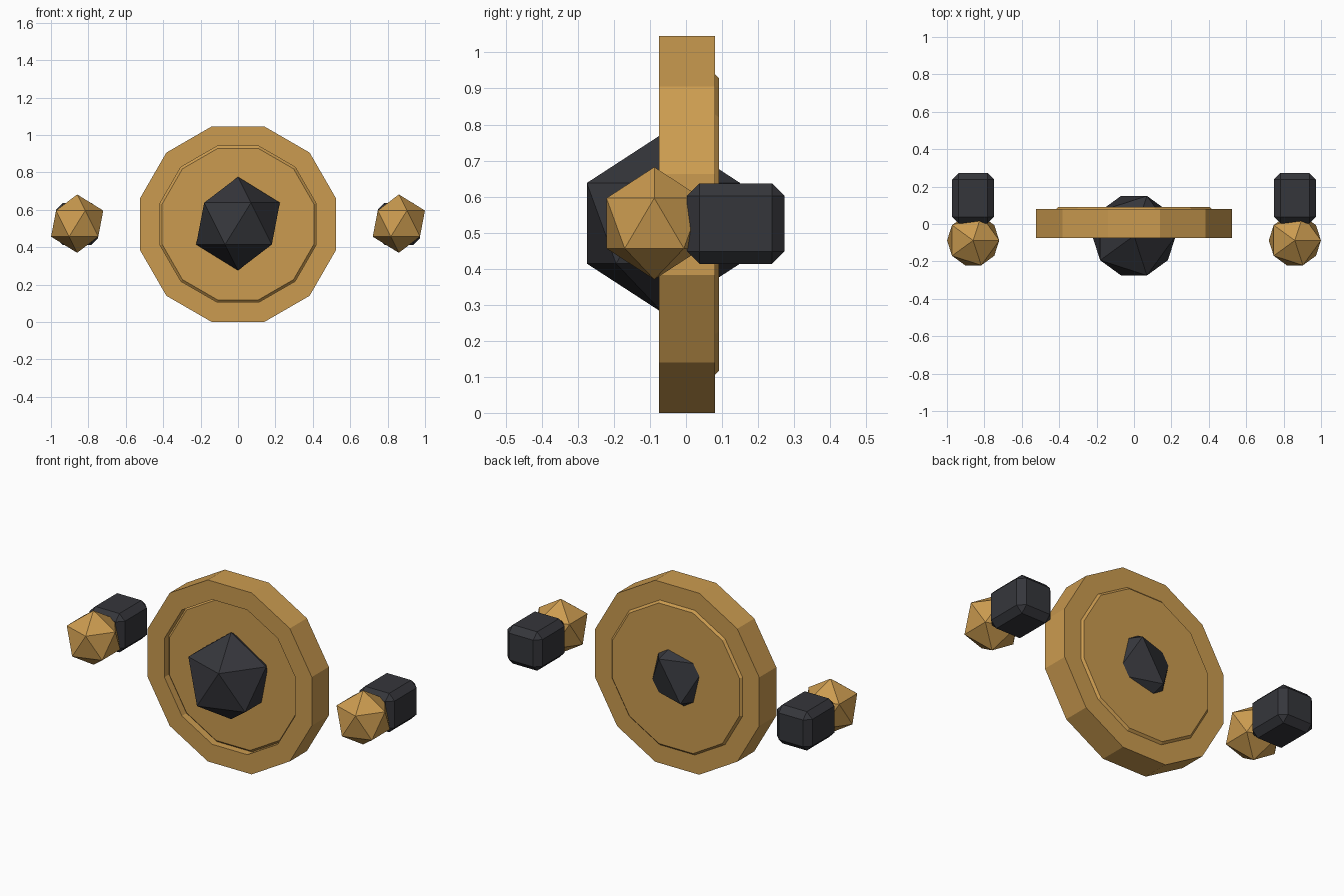
import bpy, bmesh, math
from mathutils import Matrix

if "Cube" in bpy.data.objects:
    bpy.data.objects.remove(bpy.data.objects["Cube"])

ZC = 0.523      # common axis height
C15 = math.cos(math.pi / 12)


def material(name, rgb):
    m = bpy.data.materials.new(name)
    m.diffuse_color = (*rgb, 1)
    m.use_nodes = True
    m.node_tree.nodes["Principled BSDF"].inputs["Base Color"].default_value = m.diffuse_color
    return m


gold = material("gold", (0.60, 0.33, 0.08))
dark = material("dark", (0.036, 0.037, 0.044))


def finish(name, bm, mat, loc=(0, 0, 0)):
    bmesh.ops.recalc_face_normals(bm, faces=bm.faces)
    me = bpy.data.meshes.new(name)
    bm.to_mesh(me)
    bm.free()
    me.materials.append(mat)
    ob = bpy.data.objects.new(name, me)
    ob.location = loc
    bpy.context.collection.objects.link(ob)
    return ob


def lathe12(name, profile, mat, closed):
    """Sweep an (apothem, y) profile round the y axis in 12 flat sides."""
    bm = bmesh.new()
    rings = []
    for a, y in profile:
        r = a / C15
        rings.append([bm.verts.new((r * math.sin(t), y, r * math.cos(t)))
                      for t in (math.radians(15 + 30 * k) for k in range(12))])
    pairs = list(zip(rings, rings[1:]))
    if closed:
        pairs.append((rings[-1], rings[0]))
    else:
        bm.faces.new(rings[0])
        bm.faces.new(rings[-1])
    for p, q in pairs:
        for k in range(12):
            j = (k + 1) % 12
            bm.faces.new((p[k], p[j], q[j], q[k]))
    return finish(name, bm, mat, (0, 0, ZC))


def ball(name, r, loc, mat):
    bm = bmesh.new()
    bmesh.ops.create_icosphere(bm, subdivisions=1, radius=r)
    return finish(name, bm, mat, loc)


def block(name, size, bevel, loc, mat):
    bm = bmesh.new()
    bmesh.ops.create_cube(bm, size=1, matrix=Matrix.Diagonal((*size, 1)))
    bmesh.ops.bevel(bm, geom=bm.edges[:], offset=bevel, segments=1,
                    affect='EDGES', profile=0.5)
    return finish(name, bm, mat, loc)


# Outer wheel rim
lathe12("wheel_rim", [(0.523, -0.075), (0.523, 0.08), (0.417, 0.08), (0.417, -0.075)],
        gold, True)
# Chamfered inner plate: recessed at the front, proud at the back
lathe12("wheel_plate", [(0.405, -0.045), (0.417, -0.033), (0.417, 0.08), (0.405, 0.092)],
        gold, False)
# Faceted core
ball("core", 0.25, (0, -0.0625, 0.526), dark)
# Side pods: faceted knob in front of a chamfered block
for side, sx in (("left", -1), ("right", 1)):
    ball(side + "_knob", 0.156, (sx * 0.86, -0.088, 0.526), gold)
    block(side + "_block", (0.224, 0.27, 0.224), 0.035, (sx * 0.86, 0.138, 0.525), dark)
